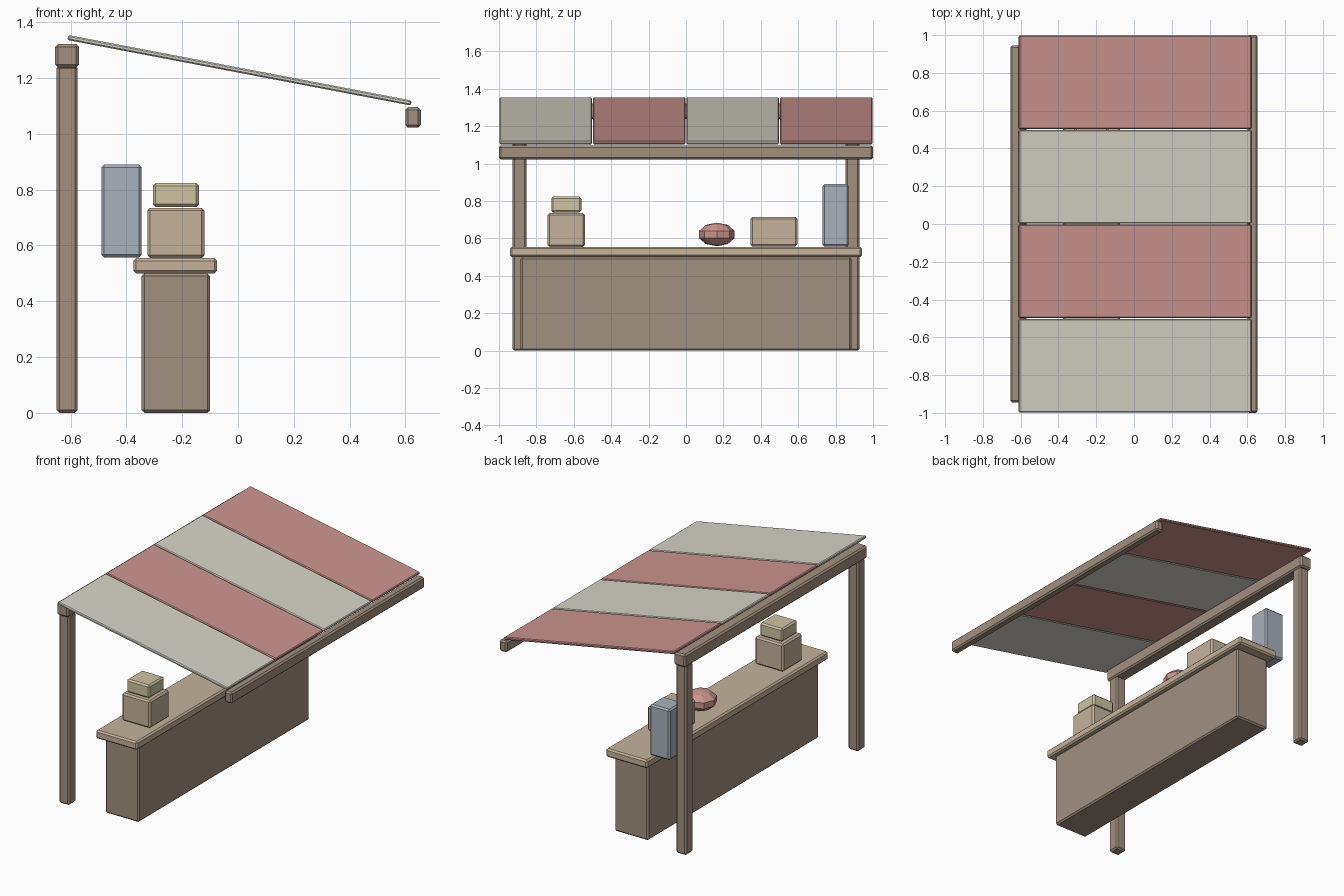
import bpy, math

if "Cube" in bpy.data.objects:
    bpy.data.objects.remove(bpy.data.objects["Cube"])


def material(name, rgb):
    m = bpy.data.materials.new(name)
    m.diffuse_color = (*rgb, 1)
    m.use_nodes = True
    m.node_tree.nodes["Principled BSDF"].inputs["Base Color"].default_value = m.diffuse_color
    return m


DARK = material("dark_wood", (0.36, 0.28, 0.22))
LIGHT = material("light_wood", (0.56, 0.45, 0.33))
STRAW = material("straw", (0.62, 0.55, 0.36))
BLUE = material("slate_blue", (0.40, 0.44, 0.50))
RED = material("red_cloth", (0.60, 0.30, 0.28))
CREAM = material("cream_cloth", (0.68, 0.65, 0.58))


def box(name, x, y, z, mat, bevel=0.01, tilt=0.0):
    """Bevelled box from (min, max) extents on each axis."""
    ranges = (x, y, z)
    bpy.ops.mesh.primitive_cube_add(size=1, location=[(a + b) / 2 for a, b in ranges])
    o = bpy.context.object
    o.name = name
    o.scale = [b - a for a, b in ranges]
    bpy.ops.object.transform_apply(location=False, rotation=False, scale=True)
    o.rotation_euler.y = tilt
    o.data.materials.append(mat)
    mod = o.modifiers.new("Bevel", "BEVEL")
    mod.width = bevel
    mod.segments = 1
    return o


# Counter
box("counter_body", (-0.345, -0.10), (-0.885, 0.885), (0, 0.50), DARK)
box("counter_top", (-0.375, -0.075), (-0.94, 0.94), (0.50, 0.555), LIGHT)

# Back posts and the two awning beams
for side, y in (("front", -0.89), ("back", 0.89)):
    box(side + "_post", (-0.65, -0.575), (y - 0.0375, y + 0.0375), (0, 1.245), DARK)
box("high_beam", (-0.655, -0.57), (-0.945, 0.945), (1.238, 1.322), DARK)
box("low_beam", (0.60, 0.655), (-1, 1), (1.022, 1.096), DARK)

# Sloping striped awning
for i in range(4):
    y = -0.75 + 0.5 * i
    box(f"awning_panel_{i + 1}", (-0.621, 0.632), (y - 0.247, y + 0.247),
        (1.219, 1.237), RED if i % 2 else CREAM, 0.005, math.radians(10.8))

# Goods on the counter
box("large_crate", (-0.325, -0.12), (-0.74, -0.54), (0.555, 0.735), LIGHT)
box("small_crate", (-0.305, -0.14), (-0.72, -0.56), (0.738, 0.824), STRAW)
box("wide_crate", (-0.315, -0.135), (0.345, 0.595), (0.557, 0.715), LIGHT)
box("tall_tin", (-0.49, -0.345), (0.73, 0.87), (0.557, 0.89), BLUE)
bpy.ops.mesh.primitive_uv_sphere_add(segments=8, ring_count=5, radius=0.1,
                                     location=(-0.225, 0.165, 0.621))
fruit = bpy.context.object
fruit.name = "round_fruit"
fruit.scale.z = 0.63
fruit.data.materials.append(RED)
